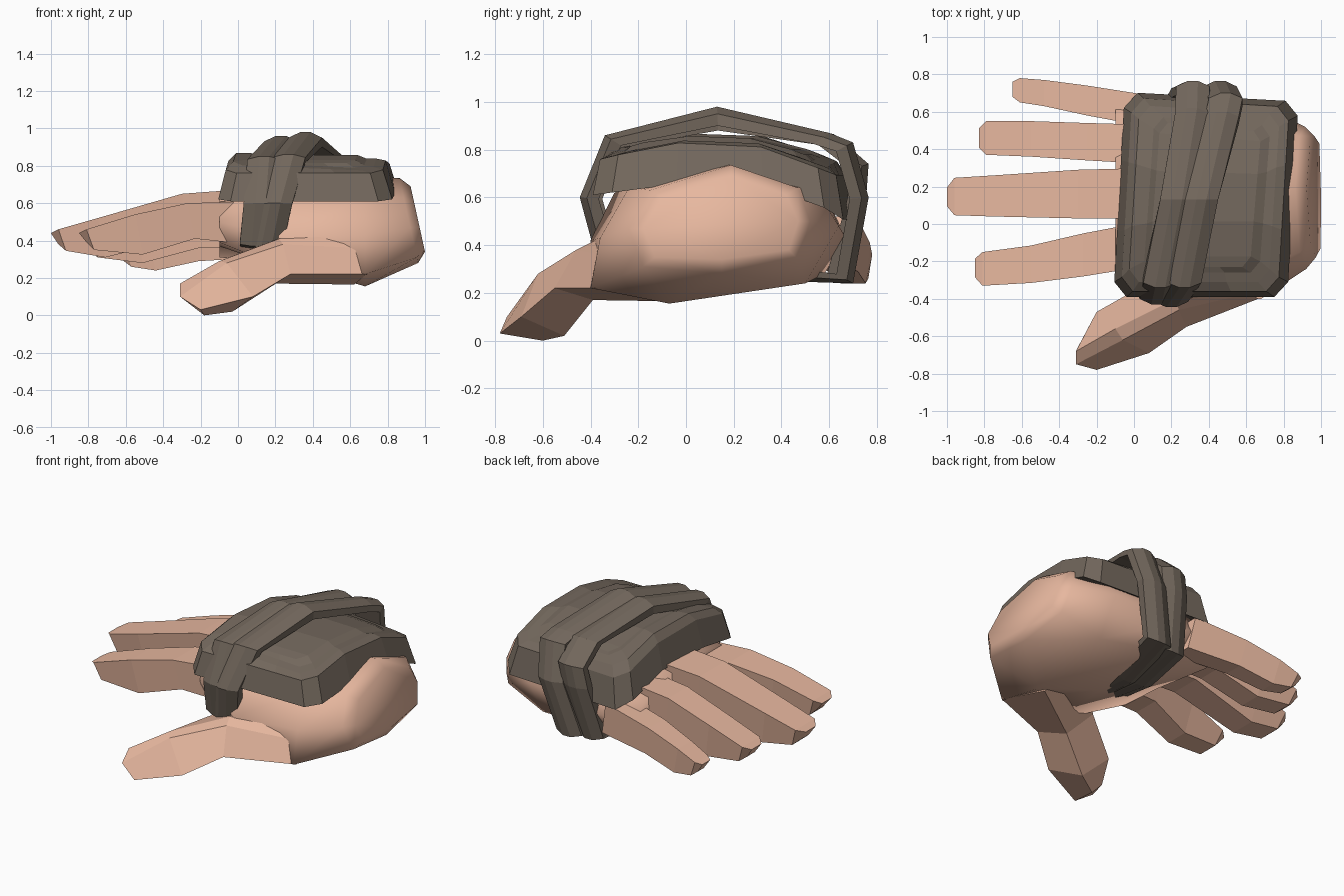
import bpy, bmesh, math
from mathutils import Vector


def material(name, rgb):
    m = bpy.data.materials.new(name)
    m.diffuse_color = (*rgb, 1)
    return m


SKIN = material("skin", (0.89, 0.53, 0.385))
CLOTH = material("dark_cloth", (0.172, 0.138, 0.109))


def loft(name, rings, mat, closed=False, caps=None, smooth=None):
    """Skin a list of equal-length point rings."""
    bm = bmesh.new()
    rows = [[bm.verts.new(p) for p in r] for r in rings]
    n = len(rows[0])
    pairs = list(zip(rows, rows[1:])) + ([(rows[-1], rows[0])] if closed else [])
    for a, b in pairs:
        for i in range(n):
            j = (i + 1) % n
            bm.faces.new((a[i], a[j], b[j], b[i]))
    if not closed:
        for row in (rows[0], rows[-1]):
            for idx in caps or [range(n)]:
                bm.faces.new([row[i] for i in idx])
    bmesh.ops.recalc_face_normals(bm, faces=bm.faces[:])
    me = bpy.data.meshes.new(name)
    bm.to_mesh(me)
    bm.free()
    me.materials.append(mat)
    ob = bpy.data.objects.new(name, me)
    bpy.context.collection.objects.link(ob)
    if smooth:
        bpy.context.view_layer.objects.active = ob
        ob.select_set(True)
        bpy.ops.object.shade_smooth_by_angle(angle=math.radians(smooth))
        ob.select_set(False)
    return ob


def lerp(table, t):
    """Piecewise linear lookup."""
    for (a, va), (b, vb) in zip(table, table[1:]):
        if t <= b:
            return va + (vb - va) * max(0, (t - a) / (b - a))
    return table[-1][1]


# Palm, from knuckles to wrist: x and (y, z) section
palm = [
    (-0.10, [(-.20, .39), (-.25, .50), (-.22, .61), (.15, .66), (.58, .54), (.66, .42), (.55, .31), (.10, .37)]),
    (0.25, [(-.40, .25), (-.40, .42), (-.30, .62), (.15, .72), (.58, .62), (.67, .43), (.58, .28), (-.02, .28)]),
    (0.68, [(-.40, .22), (-.36, .43), (-.24, .64), (.15, .74), (.54, .64), (.64, .48), (.50, .24), (-.07, .155)]),
    (0.93, [(-.18, .31), (-.24, .47), (-.15, .63), (.19, .735), (.47, .64), (.52, .50), (.47, .34), (.15, .28)]),
    (0.98, [(-.13, .35), (-.18, .47), (-.10, .60), (.19, .69), (.42, .61), (.47, .50), (.43, .38), (.15, .34)]),
]
rings = []
for x, pts in palm:
    k = 0.22 if x > 0.9 else 0
    rings.append([(x - k * (z - 0.43), y, z) for y, z in pts])
loft("palm", rings, SKIN, smooth=100)

# Fingers: x, centre y, half width, top z, bottom z
fingers = {
    "index_finger": [(-.85, -.235, .05, .44, .39), (-.81, -.24, .09, .46, .35), (-.55, -.215, .10, .54, .325),
                     (-.27, -.165, .115, .60, .41), (.1, -.10, .12, .61, .37)],
    "middle_finger": [(-1, .145, .05, .44, .38), (-.96, .147, .10, .46, .345), (-.75, .15, .11, .52, .31),
                      (-.3, .16, .13, .65, .42), (.1, .165, .135, .68, .40)],
    "ring_finger": [(-.83, .46, .05, .40, .34), (-.79, .46, .09, .42, .31), (-.55, .455, .095, .50, .28),
                    (-.25, .44, .10, .59, .36), (.1, .425, .105, .62, .37)],
    "little_finger": [(-.65, .72, .04, .35, .29), (-.61, .715, .065, .36, .26), (-.48, .70, .07, .41, .24),
                      (-.25, .66, .08, .47, .29), (.1, .60, .085, .52, .31)],
}
for name, stations in fingers.items():
    rings = []
    for x, y, w, zt, zb in stations:
        rings.append([(x, y - w, zt), (x, y + w, zt),
                      (x + .04, y + .75 * w, zb), (x + .04, y - .75 * w, zb)])
    loft(name, rings, SKIN)

# Thumb: outer lower, ridge, inner upper and inner lower edges
loft("thumb", [
    [(-.20, -.78, .03), (-.31, -.75, .10), (-.31, -.68, .17), (-.29, -.64, .11), (-.18, -.60, .0)],
    [(.08, -.69, .10), (-.06, -.62, .28), (-.10, -.56, .29), (-.20, -.47, .18), (-.03, -.51, .02)],
    [(.28, -.55, .22), (.24, -.46, .38), (.22, -.40, .41), (.03, -.34, .34), (.19, -.39, .17)],
    [(.69, -.39, .22), (.66, -.36, .36), (.60, -.32, .45), (.30, -.10, .45), (.62, -.08, .165)],
], SKIN)

# Padded hand guard: stacked chamfered outlines that follow an arch over y
outline = [(-1, -.85), (-.85, -1), (-.4, -1), (.4, -1), (.85, -1), (1, -.85), (1, -.35), (1, .35),
           (1, .85), (.85, 1), (.4, 1), (-.4, 1), (-.85, 1), (-1, .85), (-1, .35), (-1, -.35)]
cap = [range(6), (0, 5, 6, 15), (15, 6, 7, 14), (14, 7, 8, 13), range(8, 14)]
low = [(-.39, .61), (.15, .68), (.5, .62), (.69, .50)]
mid = [(-.36, .76), (-.07, .83), (.35, .81), (.66, .69)]
top = [(-.32, .80), (-.07, .87), (.35, .855), (.62, .75)]
# x range, y range, arch, height offset, sideways tilt
levels = [(-.08, .85, -.39, .68, low, 0, 0), (-.04, .80, -.36, .65, mid, 0, 0),
          (.0, .75, -.31, .61, top, -.015, -.015), (.08, .70, -.26, .55, top, -.015, -.015),
          (.11, .65, -.23, .52, top, -.01, 0)]
rings = []
for x0, x1, y0, y1, arch, dz, tilt in levels:
    ring = []
    for u, v in outline:
        y = (y0 + y1) / 2 + v * (y1 - y0) / 2
        x = (x0 + x1) / 2 + u * (x1 - x0) / 2 + .03 * v
        ring.append((x, y - .025 * u * max(v, 0), lerp(arch, y) + dz + tilt * u))
    rings.append(ring)
loft("hand_guard", rings, CLOTH, caps=cap)


# Straps: closed loops around the hand with a ridged section
def strap(name, path, w):
    rings = []
    centre = Vector((0, .15, .55))
    for p in path:
        p = Vector(p)
        inward = centre - p
        inward.x = 0
        inward.normalize()
        section = [(-w, .03), (-w * .3, 0), (w * .3, 0), (w, .03), (w, .08), (-w, .08)]
        rings.append([p + Vector((dx, 0, 0)) + inward * d for dx, d in section])
    loft(name, rings, CLOTH, closed=True)


strap("upper_strap", [(.36, .13, .98), (.47, .60, .87), (.49, .70, .83), (.46, .765, .60), (.37, .70, .24),
                      (.22, .20, .255), (.15, -.38, .36), (.20, -.445, .60), (.27, -.34, .86)], .09)
strap("lower_strap", [(.23, .13, .96), (.31, .62, .865), (.315, .765, .74), (.29, .755, .60), (.24, .66, .24),
                      (.12, .20, .265), (.10, -.37, .37), (.12, -.43, .60), (.14, -.34, .85)], .09)
